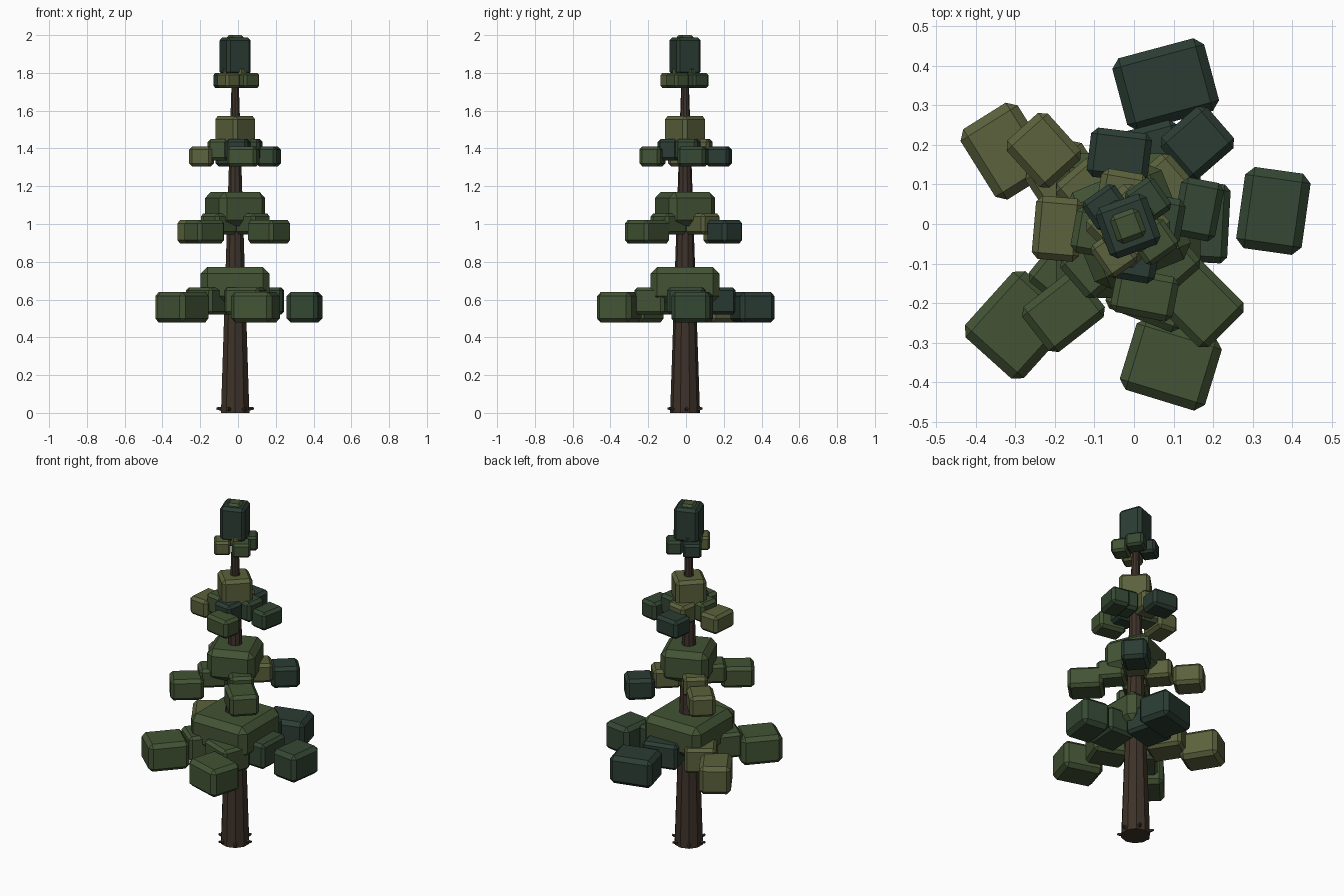
import bpy, bmesh
from math import radians, cos, sin, pi
from mathutils import Matrix, Vector

if "Cube" in bpy.data.objects:
    bpy.data.objects.remove(bpy.data.objects["Cube"])

CX, CY = -0.015, -0.005          # trunk axis


def material(name, rgb):
    m = bpy.data.materials.new(name)
    m.diffuse_color = (*rgb, 1)
    m.use_nodes = True
    m.node_tree.nodes["Principled BSDF"].inputs["Base Color"].default_value = m.diffuse_color
    return m


MATS = {
    'd': material("dark_needles", (0.024, 0.046, 0.034)),
    'g': material("deep_green_needles", (0.035, 0.064, 0.033)),
    'm': material("green_needles", (0.056, 0.088, 0.035)),
    'o': material("olive_needles", (0.105, 0.122, 0.046)),
}
BARK = material("bark", (0.047, 0.032, 0.022))


def finish(bm, name, mat):
    me = bpy.data.meshes.new(name)
    bm.to_mesh(me)
    bm.free()
    me.materials.append(mat)
    ob = bpy.data.objects.new(name, me)
    bpy.context.collection.objects.link(ob)
    return ob


def block(name, x, y, z0, z1, a, b, rot, col, bevel=0.02):
    """Chamfered foliage box, a by b in plan, turned by rot degrees."""
    bm = bmesh.new()
    bmesh.ops.create_cube(bm, size=1)
    bmesh.ops.scale(bm, vec=(a, b, z1 - z0), verts=bm.verts)
    bmesh.ops.bevel(bm, geom=bm.edges[:], offset=bevel, segments=1,
                    affect='EDGES', clamp_overlap=True)
    bmesh.ops.transform(bm, verts=bm.verts,
                        matrix=Matrix.Translation((x, y, (z0 + z1) / 2))
                        @ Matrix.Rotation(radians(rot), 4, 'Z'))
    return finish(bm, name, MATS[col])


# Tapered trunk
bm = bmesh.new()
bmesh.ops.create_cone(bm, cap_ends=True, segments=10, radius1=0.079,
                      radius2=0.017, depth=1.84,
                      matrix=Matrix.Translation((CX, CY, 0.92)))
finish(bm, "trunk", BARK)

# Small root spurs at the foot
for i in range(6):
    t = 2 * pi * i / 6 + 0.1
    bm = bmesh.new()
    d = Vector((cos(t), sin(t), 0.15))
    bmesh.ops.create_cone(bm, cap_ends=True, segments=5, radius1=0.016,
                          radius2=0.006, depth=0.05,
                          matrix=Matrix.Translation((CX + 0.075 * cos(t), CY + 0.075 * sin(t), 0.02))
                          @ d.to_track_quat('Z', 'Y').to_matrix().to_4x4())
    finish(bm, "root_spur", BARK)

# Outer pads of each tier: z range, chamfer, then (x, y, a, b, rot, colour)
OUTER = [
    (0.478, 0.64, 0.022, [
        (0.080, 0.352, 0.24, 0.19, 15, 'd'),
        (0.352, 0.033, 0.167, 0.207, -8, 'g'),
        (0.093, -0.354, 0.225, 0.19, -17, 'm'),
        (-0.292, -0.255, 0.20, 0.225, 138, 'm'),
        (-0.322, 0.184, 0.17, 0.21, 32, 'o')]),
    (0.898, 1.02, 0.018, [
        (0.160, 0.205, 0.14, 0.155, -49, 'd'),
        (-0.228, 0.186, 0.14, 0.16, 42, 'o'),
        (-0.178, -0.222, 0.145, 0.18, -52, 'm'),
        (0.165, -0.200, 0.16, 0.19, 45, 'm')]),
    (1.305, 1.41, 0.016, [
        (-0.037, 0.174, 0.155, 0.125, -7, 'd'),
        (0.162, 0.037, 0.11, 0.15, -11, 'g'),
        (0.027, -0.178, 0.16, 0.115, -11, 'm'),
        (-0.193, -0.012, 0.12, 0.16, -5, 'o')]),
    (1.72, 1.80, 0.012, [
        (0.035, 0.058, 0.10, 0.09, -55, 'g'),
        (-0.070, 0.042, 0.10, 0.09, 35, 'd'),
        (-0.050, -0.075, 0.10, 0.09, -55, 'o'),
        (0.052, -0.045, 0.10, 0.09, 35, 'm')]),
]
# (z0, z1, reach, a, b, first angle, colours) of the inner pads per tier
INNER = [
    (0.52, 0.665, 0.17, 0.17, 0.20, 3, "gdomm"),
    (0.945, 1.055, 0.125, 0.13, 0.15, 49, "oomm"),
    (1.335, 1.45, 0.085, 0.11, 0.12, 10, "gomd"),
    (1.755, 1.835, 0.035, 0.075, 0.08, 55, "gdmo"),
]
for n, (z0, z1, bev, pads) in enumerate(OUTER, 1):
    for x, y, a, b, r, c in pads:
        block(f"tier_{n}_outer_pad", x, y, z0, z1, a, b, r, c, bev)
for n, (z0, z1, reach, a, b, start, cols) in enumerate(INNER, 1):
    for i, c in enumerate(cols):
        t = start + 360 * i / len(cols)
        block(f"tier_{n}_inner_pad", CX + reach * cos(radians(t)),
              CY + reach * sin(radians(t)), z0, z1, a, b, -t, c, 0.016)

# Central crown of each tier and the tip
for name, z0, z1, s, rot, c, bev in [
        ("tier_1_crown", 0.585, 0.772, 0.365, 0, 'm', 0.035),
        ("tier_2_crown", 0.99, 1.17, 0.262, 22, 'm', 0.032),
        ("tier_3_crown", 1.41, 1.572, 0.167, 45, 'o', 0.018),
        ("tier_4_crown", 1.79, 1.988, 0.137, 20, 'd', 0.016),
        ("tip", 1.93, 2.0, 0.08, 20, 'm', 0.014)]:
    block(name, CX, CY, z0, z1, s, s, rot, c, bev)
